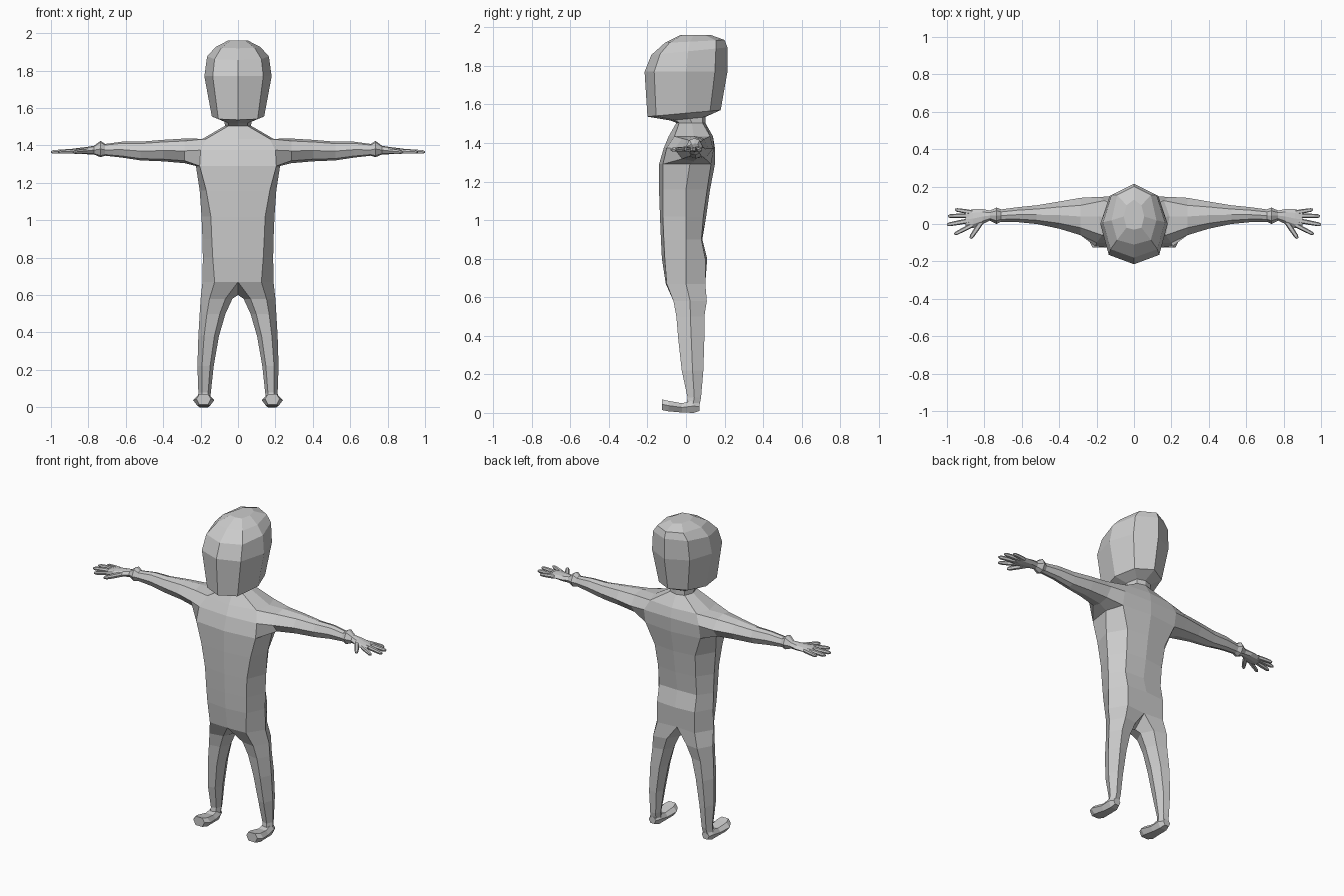
import bpy, bmesh
from mathutils import Vector

mat = bpy.data.materials.new("plain grey")
mat.diffuse_color = (0.6, 0.6, 0.6, 1)


def finish(name, bm, merge=True):
    """Mirror across x = 0, fix normals and make a flat shaded object."""
    bmesh.ops.delete(bm, geom=[v for v in bm.verts if not v.link_faces], context='VERTS')
    bmesh.ops.mirror(bm, geom=bm.verts[:] + bm.edges[:] + bm.faces[:],
                     axis='X', merge_dist=0.0005 if merge else 0.0)
    if merge:
        bmesh.ops.remove_doubles(bm, verts=bm.verts[:], dist=0.0005)
    bmesh.ops.recalc_face_normals(bm, faces=bm.faces[:])
    me = bpy.data.meshes.new(name)
    bm.to_mesh(me)
    bm.free()
    me.materials.append(mat)
    bpy.context.collection.objects.link(bpy.data.objects.new(name, me))


def bridge(bm, a, b, closed=True, skip=()):
    n = len(a)
    for i in range(n if closed else n - 1):
        if i not in skip:
            j = (i + 1) % n
            bm.faces.new((a[i], a[j], b[j], b[i]))


def ring(bm, pts):
    return [bm.verts.new(p) for p in pts]


# Half rings of trunk, neck and head, from hips up:
# z, tilt, y of front / front corner / side / back corner / back, x of front corner / side / back corner
TRUNK = [
    (0.67, 0.0, -0.105, -0.10, 0.00, 0.10, 0.09, 0.125, 0.19, 0.13),
    (0.80, 0.0, -0.125, -0.11, 0.00, 0.10, 0.11, 0.135, 0.188, 0.13),
    (0.90, 0.0, -0.13, -0.115, 0.00, 0.08, 0.085, 0.14, 0.19, 0.13),
    (1.02, 0.0, -0.135, -0.12, 0.00, 0.09, 0.105, 0.145, 0.195, 0.13),
    (1.16, 0.0, -0.14, -0.12, 0.00, 0.11, 0.125, 0.17, 0.205, 0.14),
    (1.29, 0.0, -0.14, -0.12, 0.02, 0.13, 0.15, 0.205, 0.225, 0.19),
    (1.375, 0.0, -0.115, -0.10, 0.03, 0.145, 0.15, 0.20, 0.24, 0.19),
    (1.435, 0.0, -0.09, -0.06, 0.04, 0.125, 0.14, 0.17, 0.19, 0.16),
    (1.505, 0.0, -0.05, -0.035, 0.03, 0.085, 0.10, 0.05, 0.07, 0.05),
    (1.525, 0.1, -0.08, -0.06, 0.02, 0.085, 0.10, 0.05, 0.072, 0.05),
    (1.555, 0.09, -0.20, -0.155, 0.00, 0.125, 0.18, 0.105, 0.14, 0.10),
    (1.77, 0.0, -0.215, -0.165, 0.00, 0.15, 0.215, 0.135, 0.18, 0.13),
    (1.875, 0.1, -0.18, -0.135, 0.01, 0.155, 0.215, 0.125, 0.165, 0.12),
    (1.925, 0.05, -0.11, -0.085, 0.02, 0.155, 0.20, 0.09, 0.12, 0.09),
    (1.96, 0.0, -0.03, -0.02, 0.04, 0.10, 0.13, 0.04, 0.055, 0.04),
]
bm = bmesh.new()
rings = []
for z, t, yf, yfc, ys, ybc, yb, xf, xs, xb in TRUNK:
    rings.append(ring(bm, [(x, y, z + t * y) for x, y in
                           ((0, yf), (xf, yfc), (xs, ys), (xb, ybc), (0, yb))]))
for k in range(len(rings) - 1):
    bridge(bm, rings[k], rings[k + 1], False, (1, 2) if k in (5, 6) else ())
bm.faces.new(rings[-1])

# Arm grown from the shoulder opening: x, front y, back y, bottom z, top z
ARM = [
    (0.285, -0.06, 0.14, 1.305, 1.437),
    (0.40, -0.025, 0.12, 1.315, 1.43),
    (0.52, 0.0, 0.10, 1.32, 1.42),
    (0.62, 0.01, 0.09, 1.335, 1.42),
    (0.71, 0.012, 0.078, 1.345, 1.408),
    (0.735, 0.0, 0.088, 1.337, 1.425),
    (0.77, 0.018, 0.072, 1.352, 1.398),
    (0.81, 0.0, 0.08, 1.353, 1.392),
    (0.86, -0.022, 0.08, 1.354, 1.386),
    (0.90, -0.015, 0.065, 1.36, 1.38),
]
OCT = ((.2, .1), (0, .5), (.2, .9), (.5, 1), (.8, .9), (1, .5), (.8, .1), (.5, 0))
lo, mid, hi = rings[5:8]
prev = [lo[1], mid[1], hi[1], hi[2], hi[3], mid[3], lo[3], lo[2]]
for x, y0, y1, z0, z1 in ARM:
    cur = ring(bm, [(x, y0 + (y1 - y0) * u, z0 + (z1 - z0) * w) for u, w in OCT])
    bridge(bm, prev, cur)
    prev = cur
bm.faces.new(prev)

# Leg grown from the hip ring: z, inner x, outer x, front y, back y
LEG = [
    (0.58, 0.03, 0.20, -0.065, 0.108),
    (0.50, 0.067, 0.205, -0.05, 0.095),
    (0.38, 0.102, 0.212, -0.04, 0.095),
    (0.22, 0.13, 0.217, -0.022, 0.09),
    (0.08, 0.145, 0.212, 0.008, 0.078),
    (0.03, 0.15, 0.215, 0.0, 0.068),
]
prev = rings[0] + [bm.verts.new((0, 0.01, 0.60))]
for z, xi, xo, yf, yb in LEG:
    w, ym, d = xo - xi, (yf + yb) / 2, yb - yf
    cur = ring(bm, [(xi + .22 * w, yf + .08 * d, z), (xi + .72 * w, yf, z), (xo, ym, z),
                    (xi + .72 * w, yb, z), (xi + .22 * w, yb - .08 * d, z), (xi, ym, z)])
    bridge(bm, prev, cur)
    prev = cur
bm.faces.new(prev)
finish("body", bm)

# Feet: y, inner x, outer x, bottom z, top z
FOOT = [(0.07, 0.16, 0.208, 0.01, 0.05), (0.04, 0.145, 0.22, 0.0, 0.065),
        (-0.02, 0.14, 0.225, 0.002, 0.05), (-0.09, 0.127, 0.24, 0.008, 0.062),
        (-0.125, 0.145, 0.222, 0.015, 0.07)]
HEX = ((0, .55), (.2, 1), (.8, 1), (1, .55), (.8, 0), (.2, 0))
bm = bmesh.new()
prev = None
for y, x0, x1, z0, z1 in FOOT:
    cur = ring(bm, [(x0 + (x1 - x0) * u, y, z0 + (z1 - z0) * w) for u, w in HEX])
    if prev:
        bridge(bm, prev, cur)
    else:
        bm.faces.new(cur)
    prev = cur
bm.faces.new(prev)
finish("feet", bm, False)

# Fingers and thumb: base x, y, tip x, y, radius
FINGERS = [(0.865, 0.062, 0.957, 0.077, 0.012), (0.88, 0.045, 0.995, 0.042, 0.013),
           (0.88, 0.018, 1.0, -0.004, 0.013), (0.865, -0.006, 0.96, -0.055, 0.012),
           (0.81, 0.02, 0.875, -0.077, 0.014)]
bm = bmesh.new()
for x0, y0, x1, y1, r in FINGERS:
    a, b = Vector((x0, y0, 1.37)), Vector((x1, y1, 1.365))
    side = (b - a).cross(Vector((0, 0, 1))).normalized()
    prev = None
    for t, s in ((0, 1), (0.5, 0.95), (0.88, 0.8), (1, 0.4)):
        c = a.lerp(b, t)
        cur = ring(bm, [c + side * (u - .5) * 2 * r * s + Vector((0, 0, (w - .5) * 1.8 * r * s))
                        for u, w in HEX])
        if prev:
            bridge(bm, prev, cur)
        else:
            bm.faces.new(cur)
        prev = cur
    bm.faces.new(prev)
finish("fingers", bm, False)
